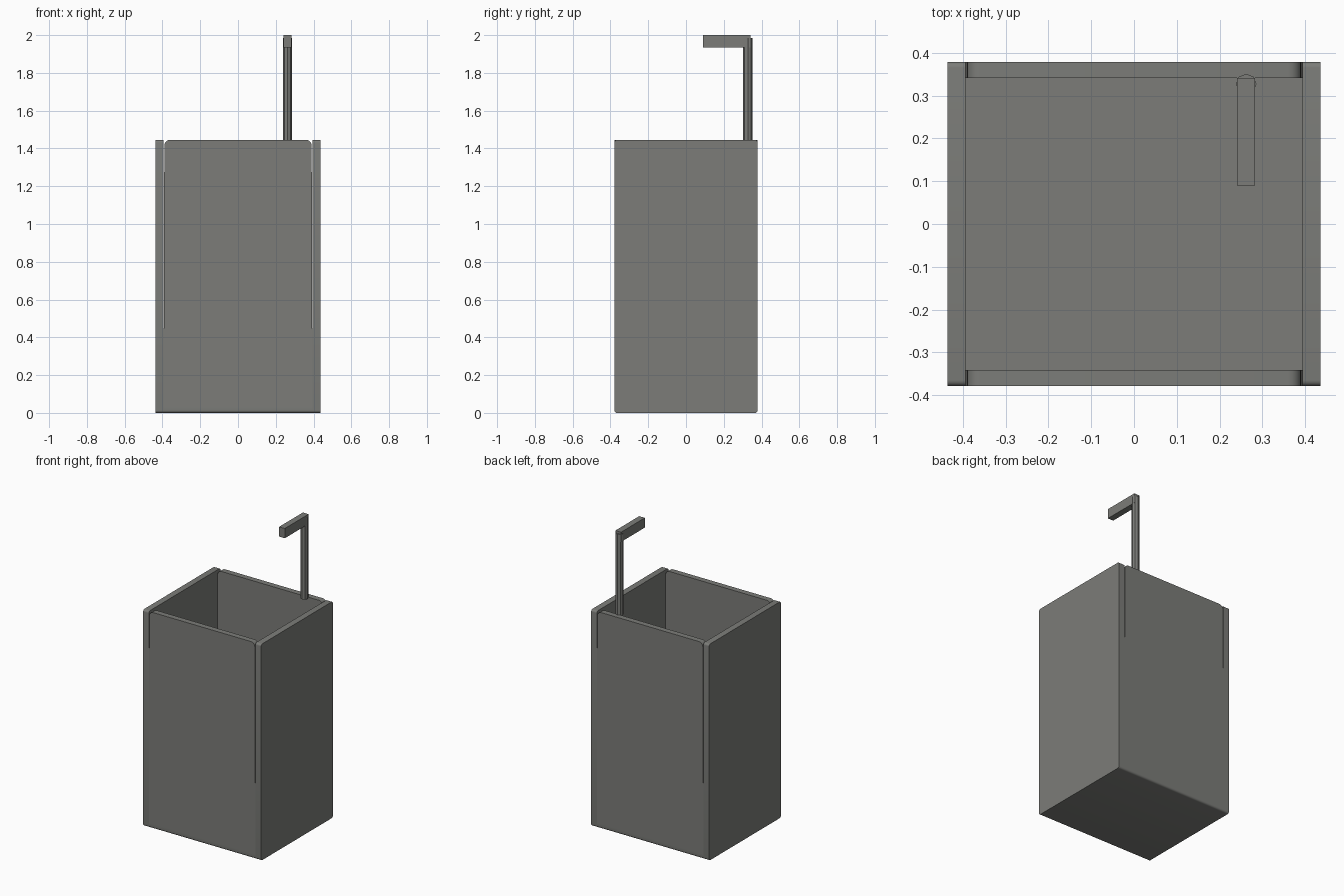
import bpy, bmesh, math
from mathutils import Vector

cube = bpy.data.objects.get("Cube")
if cube:
    bpy.data.objects.remove(cube, do_unlink=True)

W, D, H = 0.436, 0.379, 1.445      # half width, half depth, height
WALL = 0.042
INNER = W - WALL

grey = bpy.data.materials.new("warm_grey")
grey.use_nodes = True
GREY = (0.2, 0.203, 0.19, 1)
grey.diffuse_color = GREY
grey.node_tree.nodes["Principled BSDF"].inputs["Base Color"].default_value = GREY


def corner(u, v, r, start, steps=5):
    """Quarter arc around (u, v), beginning at angle start in degrees."""
    return [(u + r * math.cos(math.radians(start + 90 * i / steps)),
             v + r * math.sin(math.radians(start + 90 * i / steps)))
            for i in range(steps + 1)]


def extrude(name, outline, axis, a, b):
    """Prism of a 2D outline (horizontal, z) from a to b along x or y."""
    def place(u, v, t):
        return Vector((t, u, v)) if axis == "x" else Vector((u, t, v))
    bm = bmesh.new()
    face = bm.faces.new([bm.verts.new(place(u, v, a)) for u, v in outline])
    top = bmesh.ops.extrude_face_region(bm, geom=[face])["geom"]
    verts = [g for g in top if isinstance(g, bmesh.types.BMVert)]
    bmesh.ops.translate(bm, verts=verts, vec=place(0, 0, b - a))
    bmesh.ops.recalc_face_normals(bm, faces=bm.faces)
    return finish(name, bm)


def finish(name, bm):
    mesh = bpy.data.meshes.new(name)
    bm.to_mesh(mesh)
    bm.free()
    mesh.materials.append(grey)
    obj = bpy.data.objects.new(name, mesh)
    bpy.context.collection.objects.link(obj)
    bpy.ops.object.select_all(action="DESELECT")
    obj.select_set(True)
    bpy.context.view_layer.objects.active = obj
    bpy.ops.object.shade_smooth_by_angle(angle=math.radians(40))
    return obj


# Side walls: rounded corners in profile
r = 0.014
side = (corner(D - r, H - r, r, 0) + corner(r - D, H - r, r, 90)
        + corner(r - D, r, r, 180) + corner(D - r, r, r, 270))
extrude("left_wall", side, "x", INNER, W)
extrude("right_wall", side, "x", -W, -INNER)

# Front and back walls: rounded upper corners and a seam that narrows downward
r, gap = 0.03, 0.004
edge = INNER - gap
panel = ([(-INNER, r), (INNER, r), (INNER, 0.16)]
         + corner(edge - r, H - r, r, 0) + corner(r - edge, H - r, r, 90)
         + [(-INNER, 0.16)])
extrude("front_wall", panel, "y", -D, -D + 0.038)
extrude("back_wall", panel, "y", D - 0.038, D)

# Floor with rounded lower edges
r = 0.014
floor = ([(D, r * 2.2), (-D, r * 2.2)]
         + corner(r - D, r, r, 180) + corner(D - r, r, r, 270))
extrude("floor", floor, "x", -INNER, INNER)

# Eight-sided post at the back rim
TAP_X = 0.262
bm = bmesh.new()
bmesh.ops.create_cone(bm, cap_ends=True, segments=8, radius1=0.024, radius2=0.024, depth=0.545)
bmesh.ops.translate(bm, verts=bm.verts, vec=(TAP_X, 0.327, 1.7125))
post = finish("post", bm)
post.data.shade_smooth()
bpy.ops.object.shade_smooth_by_angle(angle=math.radians(50))

# Flat arm reaching forward from the post
arm = [(0.09, 1.935), (0.341, 1.935), (0.341, 2), (0.09, 2)]
extrude("arm", arm, "x", TAP_X - 0.021, TAP_X + 0.021)
